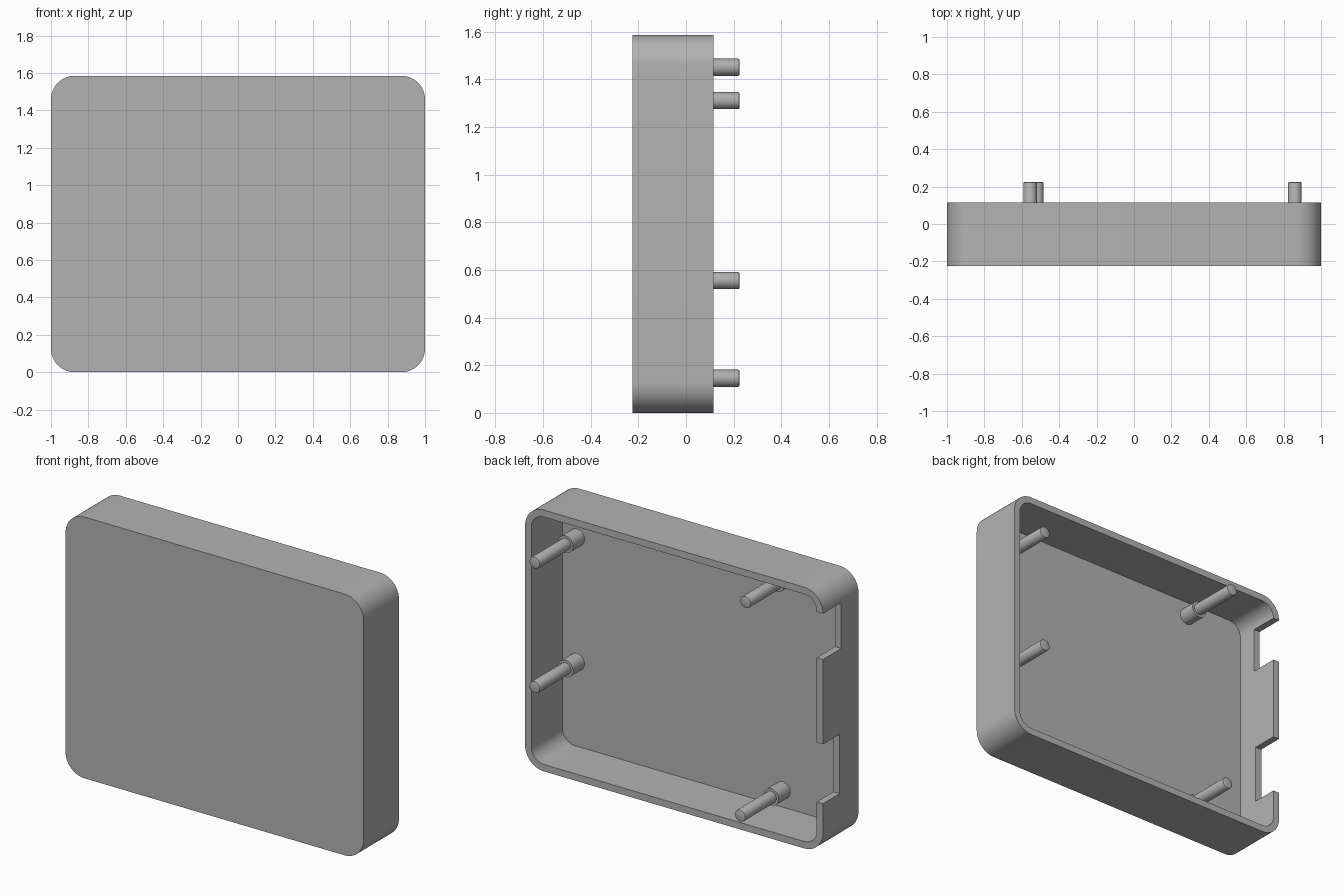
import bpy, bmesh
from math import cos, sin, pi, radians

cube = bpy.data.objects.get("Cube")
if cube:
    bpy.data.objects.remove(cube, do_unlink=True)

# Overall sizes
HEIGHT, FRONT, BACK = 1.585, -0.225, 0.115
WALL, CORNER = 0.042, 0.127
FLOOR, PIN_TIP = FRONT + WALL, 0.225

grey = bpy.data.materials.new("plain grey")
grey.use_nodes = True
colour = (0.45, 0.45, 0.45, 1)
grey.diffuse_color = colour
grey.node_tree.nodes["Principled BSDF"].inputs["Base Color"].default_value = colour


def make_object(name, bm):
    bmesh.ops.recalc_face_normals(bm, faces=bm.faces)
    mesh = bpy.data.meshes.new(name)
    bm.to_mesh(mesh)
    bm.free()
    mesh.materials.append(grey)
    obj = bpy.data.objects.new(name, mesh)
    bpy.context.collection.objects.link(obj)
    return obj


def activate(obj):
    bpy.ops.object.select_all(action='DESELECT')
    obj.select_set(True)
    bpy.context.view_layer.objects.active = obj


def smooth(obj):
    activate(obj)
    bpy.ops.object.shade_smooth_by_angle(angle=radians(30))


def skin(bm, rings):
    """Join successive vertex rings and cap both ends."""
    for a, b in zip(rings, rings[1:]):
        for i in range(len(a)):
            j = (i + 1) % len(a)
            bm.faces.new((a[i], a[j], b[j], b[i]))
    bm.faces.new(rings[0])
    bm.faces.new(rings[-1])


def rounded_ring(bm, inset, y, steps=12):
    r = CORNER - inset
    ring = []
    for k, (sx, sz) in enumerate([(1, 1), (-1, 1), (-1, -1), (1, -1)]):
        cx = sx * (1 - CORNER)
        cz = HEIGHT / 2 + sz * (HEIGHT / 2 - CORNER)
        for s in range(steps + 1):
            a = (k + s / steps) * pi / 2
            ring.append(bm.verts.new((cx + r * cos(a), y, cz + r * sin(a))))
    return ring


def lathe(name, x, z, profile, sides=32):
    """Turn a (radius, y) profile about an axis running front to back."""
    bm = bmesh.new()
    rings = [[bm.verts.new((x + r * cos(2 * pi * i / sides), y,
                            z + r * sin(2 * pi * i / sides)))
              for i in range(sides)] for r, y in profile]
    skin(bm, rings)
    smooth(make_object(name, bm))


# Open-backed tray with rounded corners
bm = bmesh.new()
skin(bm, [rounded_ring(bm, inset, y) for inset, y in
          [(0, FRONT), (0, BACK), (WALL, BACK), (WALL, FLOOR)]])
tray = make_object("tray", bm)

# Two notches through the right wall
for low, high, depth in [(1.18, 1.458, 0.175), (0.305, 0.665, 0.16)]:
    bm = bmesh.new()
    bmesh.ops.create_cube(bm, size=1)
    for v in bm.verts:
        v.co = (-1 + v.co.x * 0.2,
                BACK + 0.1 if v.co.y > 0 else BACK - depth,
                high if v.co.z > 0 else low)
    cutter = make_object("notch_cutter", bm)
    cutter.hide_render = True
    mod = tray.modifiers.new("notch", 'BOOLEAN')
    mod.operation, mod.solver, mod.object = 'DIFFERENCE', 'EXACT', cutter
    activate(tray)
    bpy.ops.object.modifier_apply(modifier=mod.name)
    bpy.data.objects.remove(cutter, do_unlink=True)
smooth(tray)

# Stepped mounting posts: wide boss, then a thin pin with a softened tip
posts = {"upper_left_post": (0.86, 1.31), "lower_left_post": (0.86, 0.555),
         "upper_right_post": (-0.555, 1.45), "lower_right_post": (-0.52, 0.145)}
for name, (x, z) in posts.items():
    lathe(name, x, z, [(0.051, FLOOR - 0.01), (0.051, -0.073), (0.036, -0.073),
                       (0.036, PIN_TIP - 0.007), (0.034, PIN_TIP - 0.002),
                       (0.029, PIN_TIP)])
